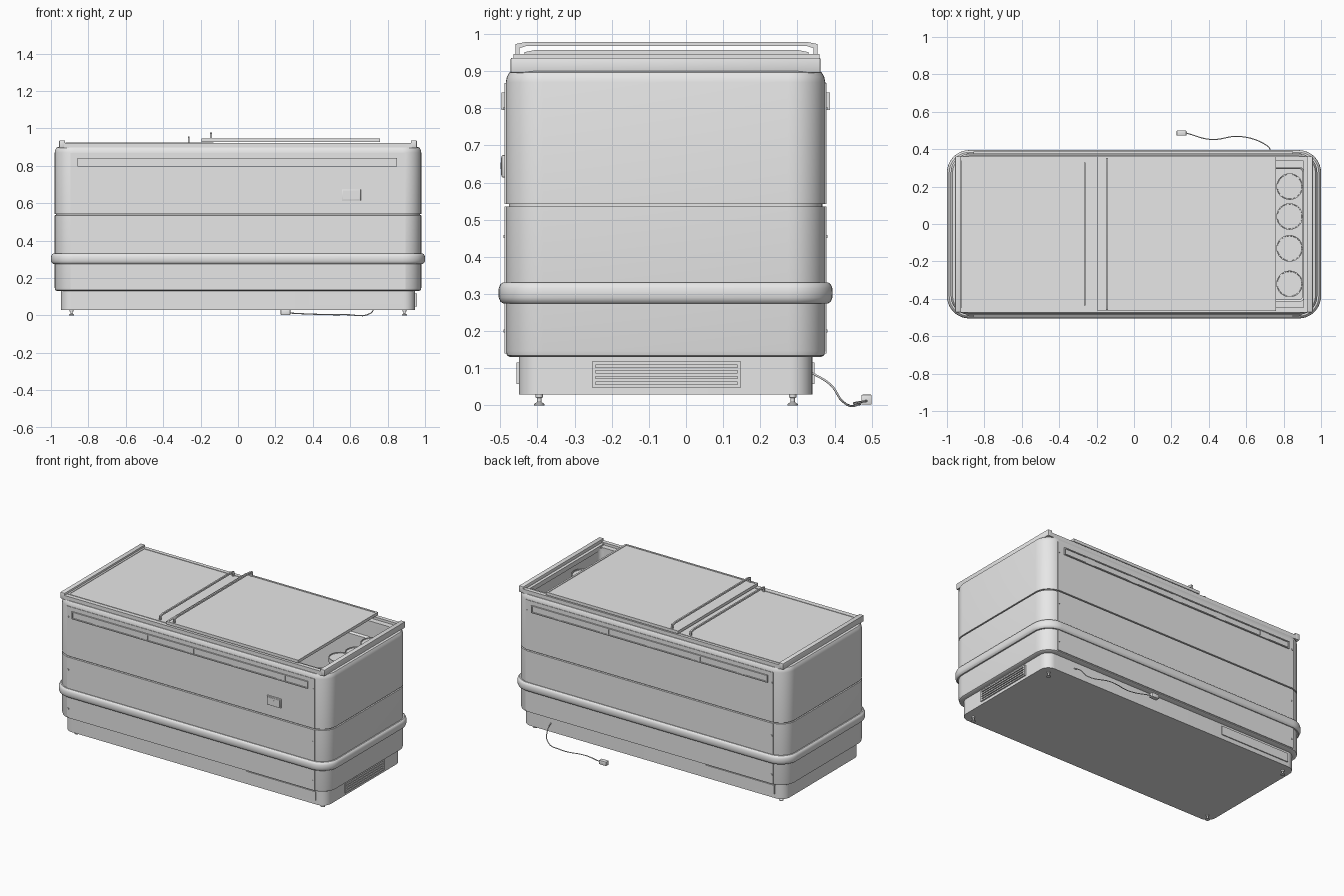
import bpy, bmesh, math
from mathutils import Vector

if "Cube" in bpy.data.objects:
    bpy.data.objects.remove(bpy.data.objects["Cube"], do_unlink=True)

MID_Y = -0.055          # the cabinet sits forward of the power cord
parts = []


def material(name, v):
    m = bpy.data.materials.new(name)
    m.use_nodes = True
    m.diffuse_color = (v, v, v, 1)
    m.node_tree.nodes["Principled BSDF"].inputs["Base Color"].default_value = (v, v, v, 1)
    return m


GREY = material("light grey", 0.8)
PALE = material("pale grey", 0.92)


def finish(name, bm, mat=GREY):
    bmesh.ops.recalc_face_normals(bm, faces=bm.faces)
    mesh = bpy.data.meshes.new(name)
    bm.to_mesh(mesh)
    bm.free()
    mesh.materials.append(mat)
    ob = bpy.data.objects.new(name, mesh)
    bpy.context.collection.objects.link(ob)
    parts.append(ob)
    return ob


def box(name, x, y, z, mat=GREY, bevel=0):
    """Box from (min, max) pairs."""
    bm = bmesh.new()
    bmesh.ops.create_cube(bm, size=1)
    for v in bm.verts:
        v.co = Vector([(a + b) / 2 + c * (b - a) for (a, b), c in zip((x, y, z), v.co)])
    if bevel:
        bmesh.ops.bevel(bm, geom=bm.edges[:], offset=bevel, segments=2,
                        profile=0.5, affect='EDGES')
    return finish(name, bm, mat)


def shell(name, hx, hy, radius, profile, cap_start=False, cap_end=False, steps=10):
    """Sweep an (inset, z) profile round a rounded rectangle."""
    bm = bmesh.new()
    rings = []
    for inset, z in profile:
        r = max(radius - inset, 0.01)
        ring = []
        for q, (sx, sy) in enumerate(((1, 1), (-1, 1), (-1, -1), (1, -1))):
            for i in range(steps + 1):
                a = math.pi / 2 * (q + i / steps)
                ring.append(bm.verts.new((sx * (hx - inset - r) + r * math.cos(a),
                                          MID_Y + sy * (hy - inset - r) + r * math.sin(a), z)))
        rings.append(ring)
    for lo, hi in zip(rings, rings[1:]):
        for i in range(len(lo)):
            j = (i + 1) % len(lo)
            bm.faces.new((lo[i], lo[j], hi[j], hi[i]))
    if cap_start:
        bm.faces.new(rings[0][::-1])
    if cap_end:
        bm.faces.new(rings[-1])
    return finish(name, bm)


def lathe(name, x, y, profile, sides=32):
    """Turn an (r, z) profile about a vertical axis, closing both ends."""
    bm = bmesh.new()
    rings = [[bm.verts.new((x + r * math.cos(math.tau * i / sides),
                            y + r * math.sin(math.tau * i / sides), z))
              for i in range(sides)] for r, z in profile]
    for lo, hi in zip(rings, rings[1:]):
        for i in range(sides):
            j = (i + 1) % sides
            bm.faces.new((lo[i], lo[j], hi[j], hi[i]))
    bm.faces.new(rings[0][::-1])
    bm.faces.new(rings[-1])
    return finish(name, bm)


# Cabinet: outer skin with a seam groove, rounded rim and hollow inside
shell("cabinet", 0.98, 0.43, 0.1,
      [(0.05, 0.13), (0.012, 0.13), (0.003, 0.135), (0, 0.147),
       (0, 0.535), (0.008, 0.536), (0.008, 0.542), (0, 0.543),
       (0, 0.87), (0.003, 0.885), (0.01, 0.897), (0.02, 0.9),
       (0.07, 0.9), (0.07, 0.8), (0.08, 0.79), (0.08, 0.35)],
      cap_start=True, cap_end=True)

# Plinth and bumper band
shell("plinth", 0.947, 0.395, 0.06, [(0, 0.03), (0, 0.132)], cap_start=True, cap_end=True)
shell("bumper", 0.98, 0.43, 0.1,
      [(0.002, 0.275), (-0.008, 0.275), (-0.015, 0.28), (-0.019, 0.29), (-0.02, 0.303),
       (-0.019, 0.316), (-0.015, 0.326), (-0.008, 0.331), (0.002, 0.331)])

# Adjustable feet
for x in (-0.89, 0.89):
    for y in (-0.395, 0.287):
        lathe("foot", x, y, [(0.014, 0), (0.014, 0.004), (0.006, 0.009), (0.006, 0.02),
                             (0.01, 0.022), (0.01, 0.031)], 12)

# Parts that repeat on the front and back walls
for side, label in ((-1, "front"), (1, "back")):
    wall = MID_Y + side * 0.43

    def out(a, b):
        return tuple(sorted((wall + side * a, wall + side * b)))

    # Flat panels between the corner posts
    for z in ((0.14, 0.275), (0.331, 0.535), (0.543, 0.868)):
        box(label + "_panel", (-0.895, 0.895), out(-0.005, 0.003), z)
    # Label rail: backing, two lips, end stops and clips
    box(label + "_label_rail", (-0.855, 0.847), out(0, 0.006), (0.797, 0.841))
    for z in ((0.795, 0.801), (0.836, 0.842)):
        box(label + "_rail_lip", (-0.857, 0.849), out(0, 0.012), z)
    for x in (-0.857, 0.843):
        box(label + "_rail_stop", (x, x + 0.006), out(0, 0.012), (0.795, 0.842))
    for i in range(5):
        x = -0.67 + 0.331 * i
        box(label + "_rail_clip", (x - 0.032, x + 0.032), out(0, 0.009), (0.801, 0.836))
    # Screws in the panel edges
    for x in (-0.885, 0.885):
        for z in (0.2, 0.455, 0.8):
            box(label + "_screw", (x - 0.004, x + 0.004), out(0, 0.006), (z - 0.004, z + 0.004))
    # Vent plate in the plinth
    x = (0.38, 0.88) if side < 0 else (-0.88, -0.38)
    box(label + "_vent_plate", x, out(-0.036, -0.029), (0.058, 0.115), PALE)

# Thermostat on the front
box("thermostat_frame", (0.555, 0.657), (-0.496, -0.484), (0.614, 0.674), bevel=0.003)
box("thermostat_face", (0.562, 0.65), (-0.498, -0.49), (0.621, 0.667))
box("thermostat_switch", (0.602, 0.61), (-0.5, -0.49), (0.636, 0.654))

# Louvred grille on the right-hand end
for y in ((-0.253, -0.243), (0.138, 0.148)):
    box("grille_post", (0.94, 0.956), y, (0.048, 0.118))
for i in range(5):
    z = 0.048 + 0.0152 * i
    box("grille_slat", (0.94, 0.956), (-0.253, 0.148), (z, z + 0.009))

# Raised frame around the opening
for y in ((-0.472, -0.446), (0.336, 0.362)):
    box("long_rail", (-0.93, 0.93), y, (0.895, 0.922))
for x in ((-0.956, -0.924), (0.924, 0.956)):
    box("end_rail", x, (-0.472, 0.362), (0.895, 0.936), bevel=0.004)
for y in ((-0.448, -0.412), (0.3, 0.338)):
    box("inner_runner", (-0.925, 0.925), y, (0.885, 0.906))
box("inner_end_lip", (0.905, 0.926), (-0.448, 0.338), (0.885, 0.915))


def sliding_lid(name, x, y, z):
    """Lid plate with a thin raised edge."""
    t = 0.012
    box(name, x, y, (z[0], z[1] - 0.003))
    for e in ((y[0], y[0] + t), (y[1] - t, y[1])):
        box(name + "_edge", x, e, z)
    for e in ((x[0], x[0] + t), (x[1] - t, x[1])):
        box(name + "_edge", e, y, z)


sliding_lid("lower_lid", (-0.922, -0.13), (-0.446, 0.344), (0.908, 0.925))
sliding_lid("upper_lid", (-0.195, 0.76), (-0.464, 0.36), (0.927, 0.946))


def handle(name, x, y, base, top, thick=0.011):
    """Long bar with sloped ends and legs, cut from one outline in the yz plane."""
    y0, y1 = y
    outer = [(y0, base), (y0, top - 0.006), (y0 + 0.03, top),
             (y1 - 0.03, top), (y1, top - 0.006), (y1, base)]
    inner = [(y0 + thick, base), (y0 + thick, top - 0.006 - thick), (y0 + 0.03, top - thick),
             (y1 - 0.03, top - thick), (y1 - thick, top - 0.006 - thick), (y1 - thick, base)]
    bm = bmesh.new()
    o = [bm.verts.new((x - 0.005, *p)) for p in outer]
    n = [bm.verts.new((x - 0.005, *p)) for p in inner]
    faces = [bm.faces.new((o[i], o[i + 1], n[i + 1], n[i])) for i in range(5)]
    ext = bmesh.ops.extrude_face_region(bm, geom=faces, use_keep_orig=True)
    for v in ext["geom"]:
        if isinstance(v, bmesh.types.BMVert):
            v.co.x += 0.01
    finish(name, bm)


handle("upper_handle", -0.145, (-0.459, 0.354), 0.94, 0.979)
handle("lower_handle", -0.263, (-0.435, 0.33), 0.92, 0.957)

# Round tubs standing in the open bay
for y, top in ((0.2, 0.83), (0.04, 0.83), (-0.13, 0.86), (-0.32, 0.83)):
    lathe("tub", 0.832, y, [(0.06, 0.35), (0.066, top - 0.03), (0.071, top - 0.028),
                            (0.071, top), (0.066, top), (0.065, top - 0.006)])

# Power cord and plug
curve = bpy.data.curves.new("power_cord", 'CURVE')
curve.dimensions = '3D'
curve.bevel_depth = 0.003
curve.bevel_resolution = 1
curve.resolution_u = 6
path = [(0.74, 0.335, 0.09), (0.73, 0.39, 0.055), (0.71, 0.42, 0.012), (0.57, 0.468, 0.004),
        (0.41, 0.452, 0.006), (0.28, 0.486, 0.012)]
spline = curve.splines.new('BEZIER')
spline.bezier_points.add(len(path) - 1)
for p, co in zip(spline.bezier_points, path):
    p.co = co
    p.handle_left_type = p.handle_right_type = 'AUTO'
curve.materials.append(GREY)
bpy.context.collection.objects.link(bpy.data.objects.new("power_cord", curve))
box("plug", (0.228, 0.28), (0.472, 0.5), (0.002, 0.029), bevel=0.003)

# Smooth the rounded surfaces, keeping edges sharp
bpy.ops.object.select_all(action='DESELECT')
for ob in parts:
    ob.select_set(True)
bpy.context.view_layer.objects.active = parts[0]
bpy.ops.object.shade_smooth_by_angle(angle=math.radians(35))
